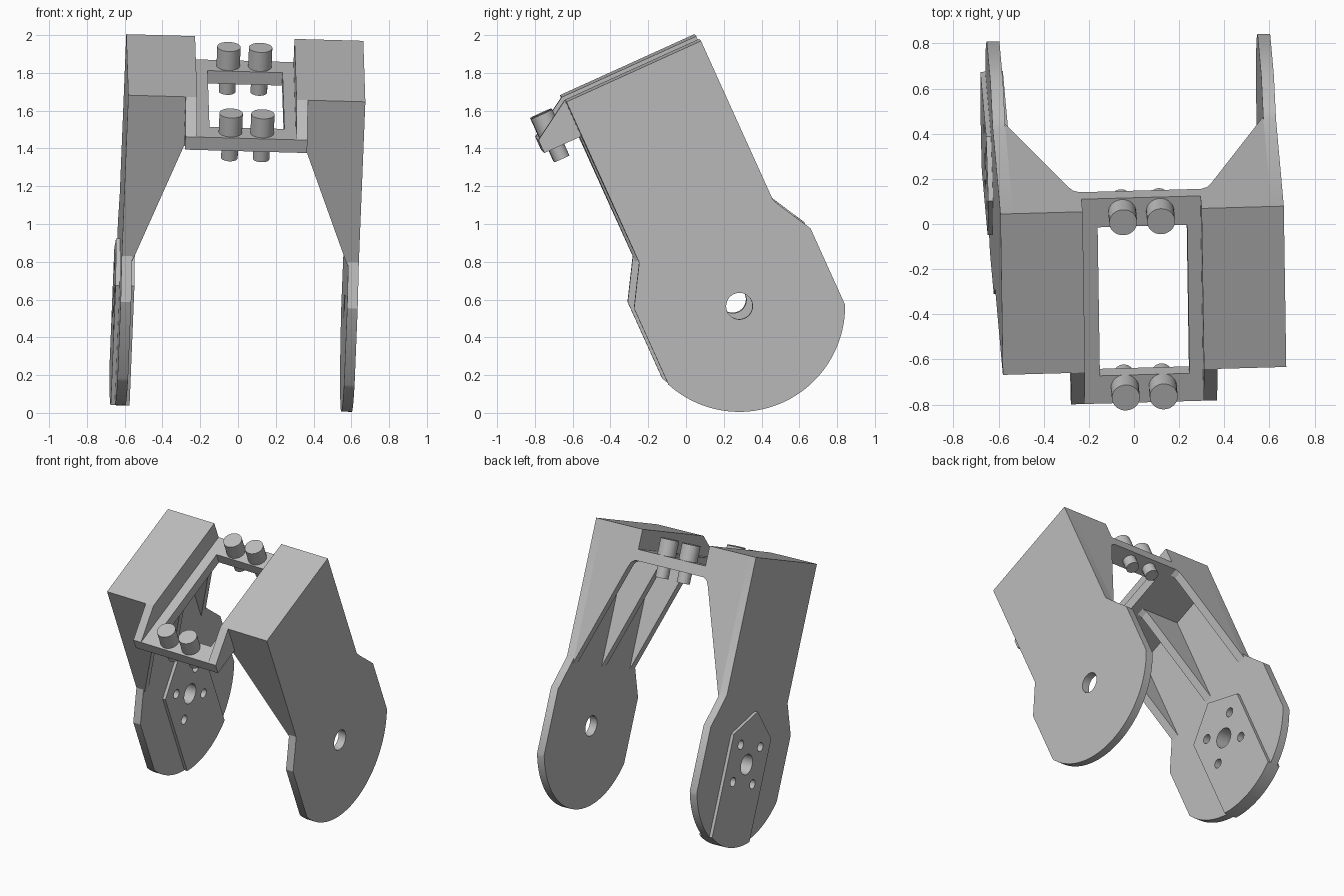
import bpy, bmesh, math
from mathutils import Vector, Matrix

cube = bpy.data.objects.get("Cube")
if cube:
    bpy.data.objects.remove(cube, do_unlink=True)

grey = bpy.data.materials.new("plain_grey")
grey.use_nodes = True
grey.diffuse_color = (0.5, 0.5, 0.5, 1)
grey.node_tree.nodes["Principled BSDF"].inputs["Base Color"].default_value = (0.5, 0.5, 0.5, 1)

# Bracket frame: x across, u front to back, v along the arms; the whole part leans
ex = Vector((1, 0.028, -0.028)).normalized()
eu = Vector((-0.014, 0.911, 0.413)).normalized()
ev = ex.cross(eu).normalized()
eu = ev.cross(ex)
LEAN = Matrix((ex, eu, ev)).transposed().to_4x4()

XC = -0.018                    # middle plane between the arms
OUT, INN = 0.628, 0.572        # arm plate faces, measured from the middle
CHAN = 0.2635                  # half width of the channel
FRONT, BACK = 0.094, 0.876     # arm depth
TOP, FLOOR, BED = 1.785, 1.575, 1.65
HU, HV, R = 0.482, 0.421, 0.56  # pivot centre and disc radius
parts = []


def prism(name, pts, axis, a, b):
    """Extrude a 2D profile along x (profile u,v), u (profile x,v) or v (profile x,u)."""
    def place(p, d):
        return {"x": (d, p[0], p[1]), "u": (p[0], d, p[1]), "v": (p[0], p[1], d)}[axis]
    bm = bmesh.new()
    face = bm.faces.new([bm.verts.new(place(p, a)) for p in pts])
    grown = bmesh.ops.extrude_face_region(bm, geom=[face])["geom"]
    shift = Vector(place((0, 0), b - a))
    bmesh.ops.translate(bm, vec=shift, verts=[g for g in grown if isinstance(g, bmesh.types.BMVert)])
    bmesh.ops.recalc_face_normals(bm, faces=bm.faces)
    mesh = bpy.data.meshes.new(name)
    bm.to_mesh(mesh)
    bm.free()
    mesh.materials.append(grey)
    ob = bpy.data.objects.new(name, mesh)
    bpy.context.collection.objects.link(ob)
    parts.append(ob)
    return ob


def rect(x0, x1, y0, y1):
    return [(x0, y0), (x1, y0), (x1, y1), (x0, y1)]


def arc(cx, cy, r, a0, a1, n):
    return [(cx + r * math.cos(a0 + (a1 - a0) * i / n), cy + r * math.sin(a0 + (a1 - a0) * i / n))
            for i in range(n + 1)]


def circle(cx, cy, r, n=40):
    return arc(cx, cy, r, 0, math.tau, n)[:-1]


def cut(ob, profile, axis, a, b):
    cutter = prism("cutter", profile, axis, a, b)
    parts.remove(cutter)
    cutter.hide_render = True
    mod = ob.modifiers.new("cut", "BOOLEAN")
    mod.operation, mod.solver, mod.object = "DIFFERENCE", "EXACT", cutter
    bpy.context.view_layer.objects.active = ob
    bpy.ops.object.modifier_apply(modifier=mod.name)
    bpy.data.objects.remove(cutter, do_unlink=True)


def disc_bottom(half):
    """Lower arc of the disc between two flats, from front to back."""
    a = math.acos(half / R)
    return arc(HU, HV, R, math.pi + a, math.tau - a, 56)


# Arm plate outline: straight upper part, shoulders, flats and round end
plate_outline = ([(FRONT, TOP), (FRONT, 0.85), (HU - 0.513, 0.64)] + disc_bottom(0.513)
                 + [(HU + 0.513, 0.64), (BACK + 0.025, 0.81), (BACK, 0.86), (BACK, TOP)])

for side, s in (("left", 1), ("right", -1)):
    def sx(h):
        return XC + s * h

    plate = prism(side + "_arm_plate", plate_outline, "x", sx(INN), sx(OUT))
    cut(plate, circle(HU, HV, 0.07), "x", sx(INN - 0.1), sx(OUT + 0.1))

    # Solid block beside the channel
    prism(side + "_top_block", rect(sx(CHAN), sx(INN), FLOOR, TOP), "u", FRONT, BACK)

    # Three tapering webs under each block
    web = [(sx(INN), FLOOR), (sx(INN), 0.82), (sx(0.315), 1.52), (sx(0.298), 1.556), (sx(0.27), FLOOR)]
    for label, u in (("front", FRONT), ("middle", HU - 0.027), ("back", BACK - 0.055)):
        prism(f"{side}_{label}_web", web, "u", u, u + 0.055)

    # Sloping cheek in front of the block
    cheek = [(FRONT, TOP), (-0.12, BED), (-0.12, FLOOR), (FRONT, FLOOR)]
    prism(side + "_cheek", cheek, "x", sx(CHAN), sx(CHAN + 0.06))

    # Pointed mounting pads on both faces of the right arm
    if side == "right":
        pad_outline = [(HU, 0.775), (HU - 0.24, 0.61)] + disc_bottom(0.24) + [(HU + 0.24, 0.61)]
        pads = [prism("outer_mount_pad", pad_outline, "x", sx(OUT), sx(OUT + 0.022)),
                prism("inner_mount_pad", pad_outline, "x", sx(INN - 0.022), sx(INN))]
        for ob in pads + [plate]:
            if ob is not plate:
                cut(ob, circle(HU, HV, 0.07), "x", sx(INN - 0.1), sx(OUT + 0.1))
            for du in (-0.125, 0.125):
                for dv in (-0.125, 0.125):
                    cut(ob, circle(HU + du, HV + dv, 0.032, 20), "x", sx(INN - 0.1), sx(OUT + 0.1))

# Open frame at the bottom of the channel
frame = prism("channel_frame", rect(XC - CHAN, XC + CHAN, -0.12, BACK), "v", FLOOR, BED)
cut(frame, rect(-0.212, 0.185, 0.015, 0.737), "v", FLOOR - 0.1, BED + 0.1)

# Four screws through the frame
for row, u in (("front", -0.045), ("back", 0.807)):
    for side, x in (("right", -0.102), ("left", 0.066)):
        prism(f"{row}_{side}_screw_head", circle(x, u, 0.062, 32), "v", BED, 1.76)
        prism(f"{row}_{side}_screw_shank", circle(x, u, 0.044, 32), "v", 1.5, BED)

# Lean everything and smooth the round surfaces
bpy.ops.object.select_all(action="DESELECT")
for ob in parts:
    ob.data.transform(LEAN)
    ob.data.update()
    ob.select_set(True)
bpy.context.view_layer.objects.active = parts[0]
bpy.ops.object.shade_smooth_by_angle(angle=math.radians(30))
